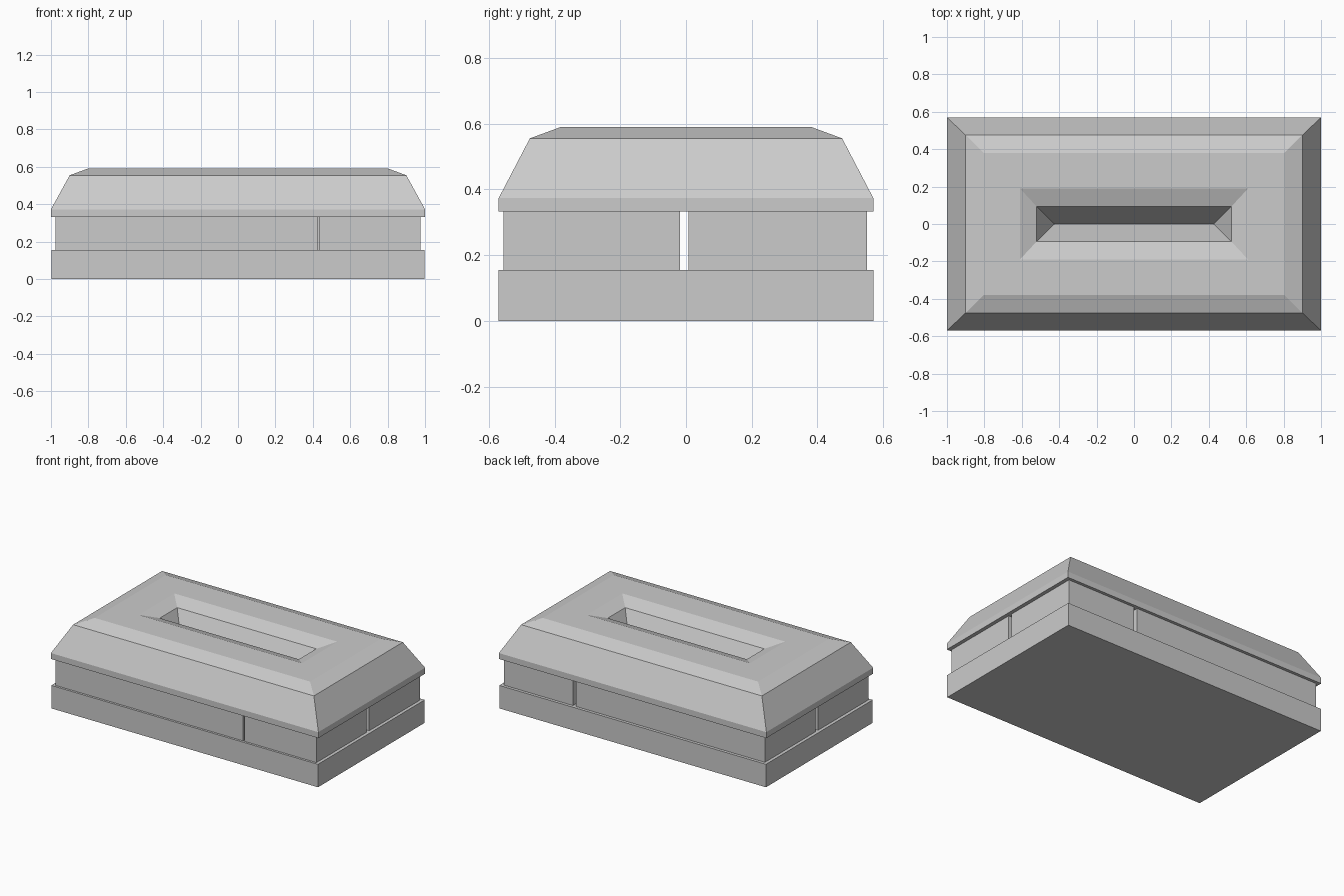
import bpy
import bmesh

cube = bpy.data.objects.get("Cube")
if cube:
    bpy.data.objects.remove(cube, do_unlink=True)

stone = bpy.data.materials.new("grey stone")
stone.use_nodes = True
stone.diffuse_color = (0.6, 0.6, 0.6, 1)
stone.node_tree.nodes["Principled BSDF"].inputs["Base Color"].default_value = (0.6, 0.6, 0.6, 1)


def finish(name, bm):
    bmesh.ops.remove_doubles(bm, verts=bm.verts, dist=0.0005)
    bmesh.ops.recalc_face_normals(bm, faces=bm.faces)
    mesh = bpy.data.meshes.new(name)
    bm.to_mesh(mesh)
    bm.free()
    mesh.materials.append(stone)
    obj = bpy.data.objects.new(name, mesh)
    bpy.context.collection.objects.link(obj)
    return obj


def block(name, x, y, z):
    """Box given by its (low, high) limits on each axis."""
    bm = bmesh.new()
    bmesh.ops.create_cube(bm, size=1)
    for v in bm.verts:
        v.co = [lim[0] if c < 0 else lim[1] for c, lim in zip(v.co, (x, y, z))]
    return finish(name, bm)


def stepped_rings(name, rings):
    """Skin a stack of rectangles (half x, half y, z); close the first one."""
    bm = bmesh.new()
    loops = [[bm.verts.new((sx * hx, sy * hy, z))
              for sx, sy in ((-1, -1), (1, -1), (1, 1), (-1, 1))]
             for hx, hy, z in rings]
    bm.faces.new(loops[0])
    for a, b in zip(loops, loops[1:]):
        for i in range(4):
            j = (i + 1) % 4
            bm.faces.new((a[i], a[j], b[j], b[i]))
    return finish(name, bm)


# Foundation slab
block("base_slab", (-0.997, 0.997), (-0.57, 0.57), (0, 0.155))

# Four wall blocks with narrow joints between them
WALL_Z = (0.155, 0.333)
front_y, back_y = (-0.555, -0.018), (0.008, 0.55)
block("front_long_block", (-0.975, 0.427), front_y, WALL_Z)
block("front_short_block", (0.437, 0.975), front_y, WALL_Z)
block("back_long_block", (-0.975, 0.437), back_y, WALL_Z)
block("back_short_block", (0.46, 0.975), back_y, WALL_Z)

# Lid: sloped outside, flat crown, then a V-shaped trough closing on a line
stepped_rings("lid", [
    (1.0, 0.57, 0.333),
    (1.0, 0.57, 0.373),
    (0.9, 0.475, 0.555),
    (0.805, 0.38, 0.59),
    (0.61, 0.19, 0.59),
    (0.52, 0.093, 0.555),
    (0.425, 0.0, 0.38),
])
